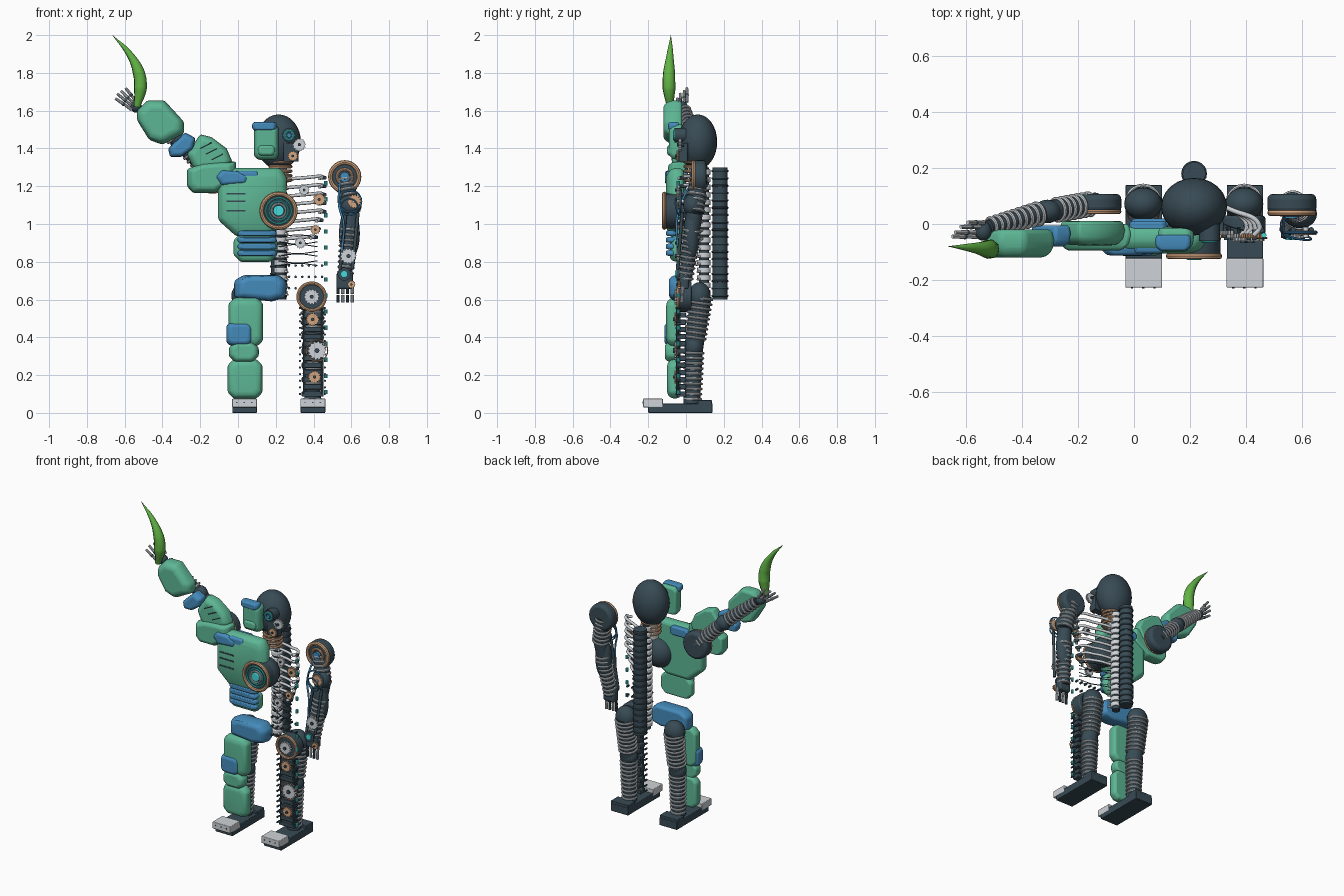
import bpy, bmesh, math
from math import sin, cos, tau
from mathutils import Vector as V, Matrix as M

if "Cube" in bpy.data.objects:
    bpy.data.objects.remove(bpy.data.objects["Cube"])

COL = dict(green=(.11, .47, .30), blue=(.06, .26, .50), dark=(.04, .07, .09), copper=(.64, .37, .21),
           silver=(.62, .65, .68), cyan=(.06, .7, .7), leaf=(.12, .45, .06))
MAT = {}
for k, c in COL.items():
    MAT[k] = bpy.data.materials.new(k)
    MAT[k].diffuse_color = (*c, 1)


def make(name, bm, mat, bevel=0):
    bmesh.ops.recalc_face_normals(bm, faces=bm.faces)
    me = bpy.data.meshes.new(name)
    bm.to_mesh(me)
    bm.free()
    me.shade_smooth()
    me.set_sharp_from_angle(angle=math.radians(35))
    me.materials.append(MAT[mat])
    o = bpy.data.objects.new(name, me)
    bpy.context.collection.objects.link(o)
    if bevel:
        b = o.modifiers.new('bevel', 'BEVEL')
        b.width, b.segments, b.limit_method = bevel, 3, 'ANGLE'
    return o


def frame(p, axis):
    return M.Translation(p) @ V(axis).to_track_quat('Z', 'Y').to_matrix().to_4x4()


def box(name, c, s, mat, bevel=.004):
    bm = bmesh.new()
    bmesh.ops.create_cube(bm, size=1, matrix=M.Translation(c) @ M.Diagonal((*s, 1)))
    return make(name, bm, mat, bevel)


def ball(name, c, s, mat):
    bm = bmesh.new()
    bmesh.ops.create_uvsphere(bm, u_segments=24, v_segments=16, radius=1, matrix=M.Translation(c) @ M.Diagonal((*s, 1)))
    return make(name, bm, mat)


def rods(name, pairs, r, mat, r2=None, bevel=0, seg=16):
    bm = bmesh.new()
    for a, b in pairs:
        a, b = V(a), V(b)
        bmesh.ops.create_cone(bm, cap_ends=True, segments=seg, radius1=r, radius2=r if r2 is None else r2,
                              depth=(b - a).length, matrix=frame((a + b) / 2, b - a))
    return make(name, bm, mat, bevel)


def rings(name, specs, mat, n=20, m=8):
    """tori given as (centre, axis, major, minor)"""
    bm = bmesh.new()
    for c, ax, R, r in specs:
        T = frame(c, ax)
        g = [[bm.verts.new(T @ V(((R + r * cos(tau * j / m)) * cos(tau * i / n),
                                  (R + r * cos(tau * j / m)) * sin(tau * i / n), r * sin(tau * j / m))))
              for j in range(m)] for i in range(n)]
        for i in range(n):
            for j in range(m):
                bm.faces.new((g[i][j], g[i - 1][j], g[i - 1][j - 1], g[i][j - 1]))
    return make(name, bm, mat)


def coil(name, a, b, n, R, R2, mat='silver', r=.007):
    a, b = V(a), V(b)
    rings(name, [(a.lerp(b, (i + .5) / n), b - a, R + (R2 - R) * i / n, r) for i in range(n)], mat)


def plate(name, pts, y0, y1, mat, bevel=.01):
    """armour shell: outline in x, z with a domed front"""
    cx, cz = sum(p[0] for p in pts) / len(pts), sum(p[1] for p in pts) / len(pts)
    bm = bmesh.new()
    L = [[bm.verts.new((cx + (x - cx) * s, y0 + (y1 - y0) * t, cz + (z - cz) * s)) for x, z in pts]
         for t, s in ((1, .93), (.62, 1), (.22, .94), (0, .74))]
    for p, q in zip(L, L[1:]):
        for i in range(len(p)):
            bm.faces.new((p[i - 1], p[i], q[i], q[i - 1]))
    bm.faces.new(L[0])
    bm.faces.new(L[-1])
    return make(name, bm, mat, bevel)


def slab(x0, x1, z0, z1, c=.03):
    return [(x0, z0 + c), (x0, z1 - c), (x0 + c, z1), (x1 - c, z1), (x1, z1 - c), (x1, z0 + c), (x1 - c, z0), (x0 + c, z0)]


def gear(name, x, y, z, r, mat, hub='dark', teeth=14):
    bm = bmesh.new()
    pts = [(x + q * cos(tau * i / (teeth * 4)), z + q * sin(tau * i / (teeth * 4)))
           for i in range(teeth * 4) for q in [r if i % 4 < 2 else r * .85]]
    f = bm.faces.new([bm.verts.new((a, y, b)) for a, b in pts])
    e = bmesh.ops.extrude_face_region(bm, geom=[f])['geom']
    bmesh.ops.translate(bm, vec=(0, .016, 0), verts=[v for v in e if isinstance(v, bmesh.types.BMVert)])
    make(name, bm, mat)
    rods(name + '_hub', [((x, y + .03, z), (x, y - .008, z))], r * .25, hub)


def tube(name, pts, r, mat, radii=None, res=8):
    cu = bpy.data.curves.new(name, 'CURVE')
    cu.dimensions, cu.bevel_depth, cu.bevel_resolution, cu.use_fill_caps = '3D', r, 2, True
    s = cu.splines.new('BEZIER')
    s.bezier_points.add(len(pts) - 1)
    s.resolution_u = res
    for i, (b, p) in enumerate(zip(s.bezier_points, pts)):
        b.co, b.handle_left_type, b.handle_right_type = p, 'AUTO', 'AUTO'
        b.radius = radii[i] if radii else 1
    cu.materials.append(MAT[mat])
    o = bpy.data.objects.new(name, cu)
    bpy.context.collection.objects.link(o)
    return o


CX = .215  # body centre line
fy = (0, 1, 0)
# head
ball('skull', (CX, .062, 1.435), (.118, .103, .145), 'dark')
plate('face_plate', slab(.085, .215, 1.34, 1.53, .02), -.09, -.015, 'green')
plate('brow', slab(.075, .205, 1.495, 1.54, .01), -.095, -.04, 'blue', .008)
plate('cheek', slab(.10, .20, 1.36, 1.42, .015), -.1, -.04, 'green', .008)
rods('eye_socket', [((.27, 0, 1.47), (.27, -.06, 1.47))], .038, 'dark')
rings('eye_ring', [((.27, -.062, 1.47), fy, .024, .006)], 'cyan')
rods('eye', [((.27, -.04, 1.47), (.27, -.068, 1.47))], .012, 'blue')
gear('temple_gear', .325, -.04, 1.42, .034, 'silver')
gear('jaw_gear', .29, -.05, 1.36, .028, 'copper')
box('jaw_frame', (.28, -.015, 1.38), (.08, .05, .1), 'dark')
rods('neck', [((CX, .06, 1.2), (CX, .06, 1.35))], .045, 'silver')
coil('neck_rings', (CX + .01, .05, 1.22), (CX + .01, .05, 1.34), 5, .055, .055, 'copper', .009)

# spine
rods('back_column', [((CX, .18, .6), (CX, .18, 1.3))], .041, 'dark', seg=24)
coil('back_column_bands', (CX, .18, .6), (CX, .18, 1.3), 18, .04, .04, 'dark', .006)
rods('vertebrae', [((CX + .01, .095, .62 + i * .04), (CX + .01, .095, .65 + i * .04)) for i in range(17)], .036, 'silver', bevel=.006)
rods('spine_core', [((CX + .01, .095, .6), (CX + .01, .095, 1.3))], .026, 'dark')
rods('spine_spurs', [((CX + .01, .095, .635 + i * .04), (CX + .05, .06, .625 + i * .04)) for i in range(17)], .009, 'silver', .005)

# torso armour
plate('chest_plate', [(-.11, 1.22), (-.04, 1.3), (.23, 1.3), (.26, 1.25), (.26, 1.0), (.16, .93), (-.01, .93), (-.11, 1.02)], -.105, -.01, 'green', .018)
plate('collar_left', [(-.12, 1.25), (-.09, 1.285), (.0, 1.28), (.06, 1.25), (.05, 1.215), (-.09, 1.205)], -.112, -.06, 'blue', .008)
plate('collar_right', slab(-.02, .12, 1.225, 1.285, .015), -.105, 0.01, 'blue', .008)
for i, z in enumerate((1.16, 1.12, 1.07)):
    box(f'chest_slot_{i}', (-.01, -.104, z), (.1, .008, .009), 'dark', 0)
plate('belly_plate', slab(-.025, .21, .80, .95, .035), -.085, -.02, 'green')
for i in range(4):
    plate(f'belly_bar_{i}', slab(-.005, .205, .83 + i * .035, .862 + i * .035, .01), -.105, -.05, 'blue', .006)
plate('pelvis_plate', [(-.02, .70), (.03, .73), (.22, .73), (.26, .69), (.25, .61), (.18, .59), (-.02, .61)], -.09, .02, 'blue', .015)

# chest core
ball('core_housing', (CX, -.03, 1.07), (.1, .09, .1), 'dark')
rods('core_drum', [((CX, -.03, 1.07), (CX, -.112, 1.07))], .095, 'dark')
rings('core_copper', [((CX, -.115, 1.07), fy, .09, .011)], 'copper', 32)
rings('core_glow_rings', [((CX, -.118, 1.07), fy, .068, .005), ((CX, -.118, 1.07), fy, .05, .005)], 'cyan', 32)
rings('core_inner', [((CX, -.12, 1.07), fy, .037, .006)], 'silver', 24)
rods('core_light', [((CX, -.1, 1.07), (CX, -.128, 1.07))], .029, 'cyan', bevel=.005)

# exposed ribs, wiring and gears
for i in range(8):
    z = 1.245 - i * .045
    w = .45 - max(0, i - 4) * .015
    tube(f'rib_{i}', [(CX + .02, .09, z - .01), (.35, .05, z), (w, -.01, z + .005), (w - .02, -.04, z - .005)], .009, 'silver')
    rods(f'rib_joint_{i}', [((w - .005, .0, z), (w + .01, -.03, z))], .01, 'dark')
for i in range(7):
    z = .78 + i * .025
    tube(f'cable_{i}', [(CX, .06, z), (.32, .0, z + .012 * (-1) ** i), (.42, -.03, z)], .0025, 'dark')
for i, (x, z, r, m) in enumerate(((.43, 1.13, .033, 'copper'), (.35, 1.18, .028, 'silver'), (.41, .97, .026, 'copper'), (.33, .90, .03, 'silver'))):
    gear(f'torso_gear_{i}', x, -.05, z, r, m)
rods('waist_bolts', [((.27 + i * .035, -.01, z), (.27 + i * .035, -.03, z)) for i in range(6) for z in (.66, .72, .78)], .007, 'dark', seg=8)
rods('side_lights', [((.465, -.04, .1 + i * .085), (.465, -.04, .122 + i * .085)) for i in range(14)], .009, 'cyan', seg=10)

# raised arm: inner frame
S, E, W = (-.135, .075, 1.25), (-.31, .045, 1.43), (-.52, -.01, 1.61)
rods('raised_shoulder', [((S[0], .04, S[2]), (S[0], .108, S[2]))], .09, 'dark', bevel=.02, seg=28)
rings('raised_shoulder_ring', [((S[0], .045, S[2]), fy, .08, .01)], 'copper', 28)
rods('raised_upper_arm', [(S, E)], .038, 'dark')
ball('raised_elbow', E, (.048, .042, .048), 'dark')
rods('raised_forearm', [(E, W)], .036, 'dark', .025)
coil('raised_upper_coil', V(S).lerp(V(E), .1), V(S).lerp(V(E), .85), 7, .04, .04)
coil('raised_forearm_coil', V(E).lerp(V(W), .12), W, 9, .039, .028)
ball('raised_palm', (-.54, -.025, 1.62), (.03, .035, .03), 'dark')
tips = [(-.65, -.045, 1.665), (-.64, -.03, 1.69), (-.62, -.01, 1.705), (-.595, .005, 1.72)]
for i, t in enumerate(tips):
    base = V((-.562 + i * .008, t[1], 1.605 + i * .014))
    mid = base.lerp(V(t), .5)
    rods(f'raised_finger_{i}', [(base, mid), (mid, t)], .009, 'silver', .007, seg=10)
    ball(f'raised_knuckle_{i}', mid, (.01,) * 3, 'dark')

# raised arm: armour
plate('shoulder_plate', [(-.27, 1.29), (-.2, 1.32), (-.09, 1.33), (-.01, 1.33), (-.01, 1.23), (-.12, 1.165), (-.24, 1.165), (-.27, 1.2)], -.095, .0, 'green')
plate('upper_arm_plate', [(-.27, 1.37), (-.2, 1.475), (-.14, 1.46), (-.06, 1.4), (-.03, 1.33), (-.07, 1.26), (-.18, 1.25), (-.245, 1.31)], -.075, .01, 'green')
plate('elbow_plate', [(-.37, 1.4), (-.28, 1.485), (-.225, 1.455), (-.235, 1.4), (-.3, 1.355), (-.36, 1.355)], -.08, -.005, 'blue')
plate('forearm_plate', [(-.535, 1.6), (-.48, 1.655), (-.39, 1.655), (-.285, 1.54), (-.285, 1.48), (-.4, 1.42), (-.47, 1.445), (-.535, 1.55)], -.12, -.02, 'green', .018)
rods('arm_vents', [((-.2 + i * .03, -.073, 1.40 - i * .03), (-.14 + i * .03, -.073, 1.43 - i * .03)) for i in range(3)], .004, 'dark', seg=8)
# curved blade
tube('curved_blade', [(-.535, -.085, 1.62), (-.517, -.09, 1.72), (-.525, -.09, 1.8), (-.575, -.085, 1.9), (-.665, -.08, 2)],
     .036, 'leaf', (.5, 1, .92, .5, .02), 12)

# hanging arm
A, B, C = (.565, .07, 1.25), (.6, .045, 1.06), (.565, -.005, .7)
rods('hanging_shoulder', [((A[0], .038, A[2]), (A[0], .108, A[2]))], .088, 'dark', bevel=.02, seg=28)
rings('hanging_shoulder_ring', [((A[0], .04, A[2]), fy, .076, .012), ((A[0], .035, A[2]), fy, .04, .008)], 'copper', 28)
rods('shoulder_hub', [((A[0], .05, A[2]), (A[0], .02, A[2]))], .025, 'blue')
rods('hanging_upper_arm', [(A, B)], .045, 'dark', .05)
ball('hanging_elbow', (.595, .035, 1.1), (.06, .05, .06), 'dark')
ball('hanging_forearm_muscle', (.59, .03, .95), (.055, .042, .14), 'dark')
rods('hanging_forearm', [(B, C)], .045, 'dark', .035)
coil('hanging_upper_coil', A, B, 7, .046, .05)
coil('hanging_forearm_coil', (.592, .032, .98), C, 10, .046, .036)
box('hanging_palm', (.565, -.01, .7), (.085, .05, .09), 'dark', .012)
for i in range(4):
    x = .53 + i * .025
    rods(f'hanging_finger_{i}', [((x, -.015, .67), (x, -.02, .63)), ((x, -.02, .625), (x, -.022, .585))], .009, 'silver' if i % 2 else 'dark', seg=10)
gear('elbow_gear', .615, -.04, 1.12, .038, 'copper', 'silver')
gear('forearm_gear', .585, -.05, .83, .042, 'silver')
gear('wrist_gear', .6, -.045, .68, .022, 'copper')
rods('wrist_drum', [((.562, .0, .735), (.562, -.05, .735))], .035, 'dark')
rods('wrist_light', [((.562, -.03, .735), (.562, -.058, .735))], .019, 'cyan')
rings('elbow_cable', [((.595, -.03, 1.12), fy, .058, .005), ((.59, -.045, 1.09), (.2, 1, .2), .045, .004)], 'blue')
rods('arm_pistons', [((x, -.02, 1.06), (x - .03, -.045, .76)) for x in (.57, .635)], .009, 'dark')
tube('arm_hose', [(.54, .03, 1.22), (.535, -.03, 1.1), (.56, -.05, 1.0), (.55, -.04, .86)], .006, 'blue')

# legs and feet, the same frame on both sides
for side, x in (('left', .033), ('right', .395)):
    h, k, a = (x, .08, .62), (x, .042, .35), (x, .035, .06)
    ball(side + '_hip', (x, .072, .62), (.068, .058, .072), 'dark')
    rods(side + '_thigh', [(h, k)], .056, 'dark', .05)
    ball(side + '_knee', k, (.058, .05, .06), 'dark')
    rods(side + '_shin', [(k, a)], .048, 'dark', .04)
    coil(side + '_thigh_coil', (x, .08, .62), (x, .047, .385), 9, .06, .054)
    coil(side + '_shin_coil', (x, .042, .33), a, 10, .05, .042)
    box(side + '_sole', (x + .002, -.03, .025), (.13, .34, .05), 'dark')
    box(side + '_toe_cap', (x + .002, -.175, .052), (.132, .105, .046), 'silver')
    box(side + '_heel', (x + .002, .1, .042), (.13, .075, .05), 'dark')
    rods(side + '_toe_bolts', [((x + d, -.22, .055), (x + d, -.23, .055)) for d in (-.04, 0, .04)], .004, 'dark', seg=8)
    rods(side + '_ankle', [((x, .03, .03), (x, .03, .11))], .044, 'dark')

# left leg armour
plate('thigh_plate', slab(-.05, .133, .35, .612), -.105, -.03, 'green', .015)
plate('knee_guard', slab(-.062, .078, .355, .48, .02), -.115, -.04, 'blue')
plate('knee_plate', slab(-.048, .11, .27, .375), -.112, -.04, 'green')
plate('shin_plate', slab(-.055, .13, .075, .285), -.1, -.03, 'green', .015)

# right leg mechanism
rods('hip_drum', [((.39, .03, .615), (.39, -.04, .615))], .08, 'dark', bevel=.01, seg=28)
rings('hip_ring', [((.39, -.04, .615), fy, .072, .009)], 'copper', 28)
for i, (x, z, r, m) in enumerate(((.39, .615, .042, 'silver'), (.395, .495, .036, 'copper'), (.418, .33, .05, 'silver'), (.405, .19, .034, 'copper'))):
    gear(f'leg_gear_{i}', x, -.06, z, r, m)
rings('knee_ring', [((.418, -.05, .33), fy, .057, .003)], 'copper')
for i in range(12):
    box(f'leg_block_{i}', (.395, -.025, .1 + i * .038), (.115 - .02 * (i % 2), .05, .028), 'dark')
rods('leg_pistons', [((x, -.045, .1), (x, -.045, .55)) for x in (.35, .445)], .007, 'dark', seg=10)
rods('leg_bolts', [((x, -.03, .1 + i * .035), (x, -.055, .1 + i * .035)) for x in (.328, .46) for i in range(14)], .006, 'dark', seg=8)

for m in bpy.data.materials:
    if m.users and not m.is_grease_pencil:
        m.use_nodes = True
        m.node_tree.nodes["Principled BSDF"].inputs["Base Color"].default_value = m.diffuse_color
